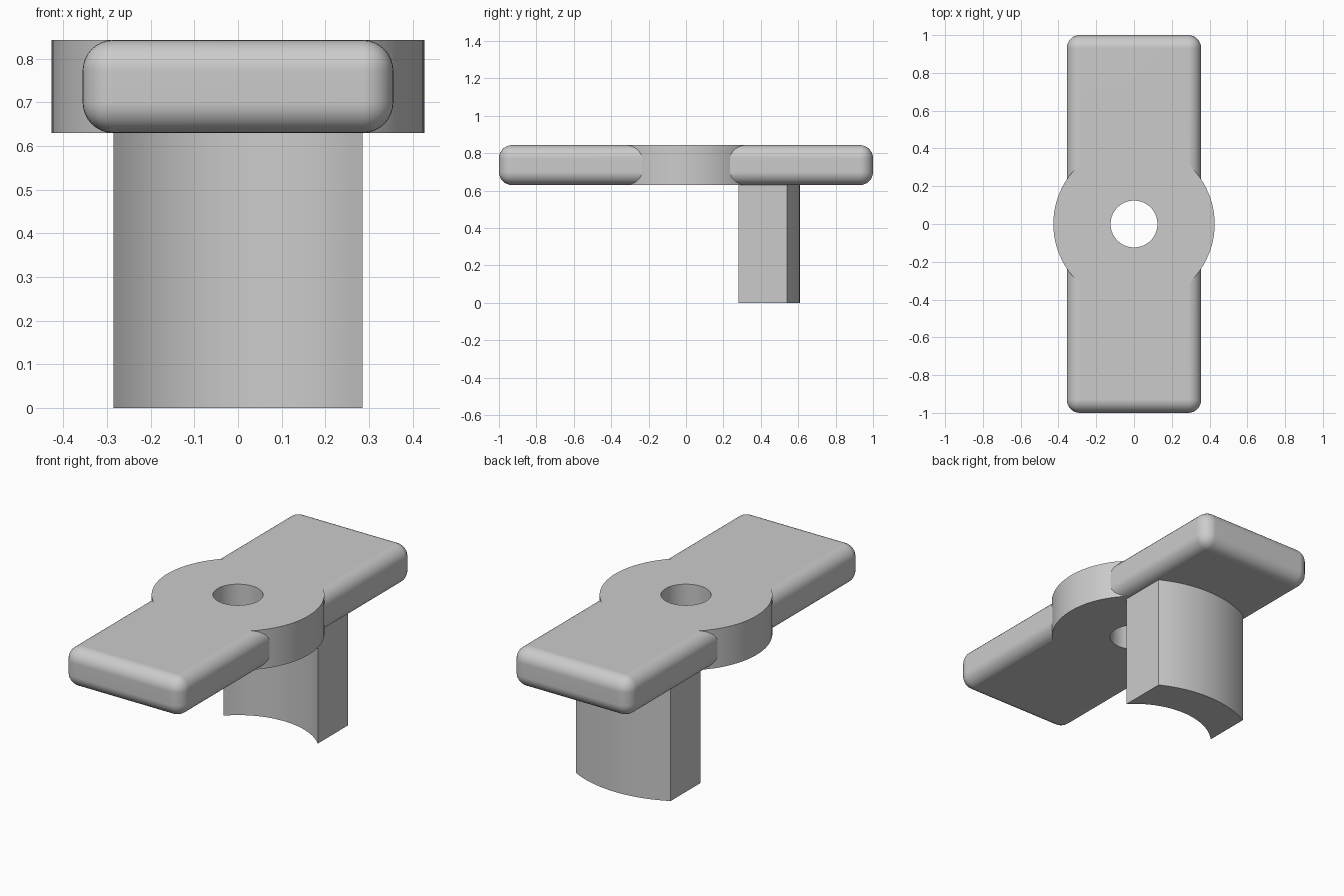
import bpy, bmesh, math

cube = bpy.data.objects.get("Cube")
if cube:
    bpy.data.objects.remove(cube, do_unlink=True)

BOTTOM, TOP = 0.63, 0.843      # height range of the handle
MID, THICK = (BOTTOM + TOP) / 2, TOP - BOTTOM

grey = bpy.data.materials.new("plain grey")
grey.use_nodes = True
colour = (0.6, 0.6, 0.6, 1)
grey.diffuse_color = colour
grey.node_tree.nodes["Principled BSDF"].inputs["Base Color"].default_value = colour


def cylinder(name, radius, depth, sides):
    bpy.ops.mesh.primitive_cylinder_add(vertices=sides, radius=radius, depth=depth,
                                        location=(0, 0, MID))
    obj = bpy.context.object
    obj.name = name
    obj.data.materials.append(grey)
    return obj


def boolean(obj, other, operation):
    mod = obj.modifiers.new(operation.lower(), 'BOOLEAN')
    mod.operation, mod.object, mod.solver = operation, other, 'EXACT'
    bpy.context.view_layer.objects.active = obj
    bpy.ops.object.modifier_apply(modifier=mod.name)
    bpy.data.objects.remove(other, do_unlink=True)


def smooth(obj):
    bpy.ops.object.select_all(action='DESELECT')
    obj.select_set(True)
    bpy.context.view_layer.objects.active = obj
    bpy.ops.object.shade_smooth_by_angle(angle=math.radians(30))
    mod = obj.modifiers.new("even normals", 'WEIGHTED_NORMAL')
    mod.keep_sharp = True


# Handle: rounded bar merged with a sharp-edged hub and pierced by a round hole
bpy.ops.mesh.primitive_cube_add(size=1, location=(0, 0, MID))
handle = bpy.context.object
handle.name = "handle"
handle.dimensions = (0.712, 2, THICK)
bpy.ops.object.transform_apply(location=False, rotation=False, scale=True)
handle.data.materials.append(grey)
bevel = handle.modifiers.new("rounding", 'BEVEL')
bevel.width, bevel.segments = 0.07, 8
bpy.ops.object.modifier_apply(modifier=bevel.name)
boolean(handle, cylinder("hub", 0.427, THICK, 96), 'UNION')
boolean(handle, cylinder("hole", 0.124, 1, 64), 'DIFFERENCE')
smooth(handle)

# Leg: curved slab with parallel sides, concentric with the hub
HALF, STEPS = 0.285, 24


def arc(radius):
    limit = math.asin(HALF / radius)
    angles = [limit * (2 * i / STEPS - 1) for i in range(STEPS + 1)]
    return [(radius * math.sin(a), radius * math.cos(a), 0) for a in angles]


bm = bmesh.new()
outline = arc(0.4) + arc(0.61)[::-1]
face = bm.faces.new([bm.verts.new(p) for p in outline])
top = bmesh.ops.extrude_face_region(bm, geom=[face])["geom"]
bmesh.ops.translate(bm, vec=(0, 0, BOTTOM + 0.01),
                    verts=[v for v in top if isinstance(v, bmesh.types.BMVert)])
bmesh.ops.recalc_face_normals(bm, faces=bm.faces)
mesh = bpy.data.meshes.new("leg")
bm.to_mesh(mesh)
bm.free()
mesh.materials.append(grey)
leg = bpy.data.objects.new("leg", mesh)
bpy.context.collection.objects.link(leg)
smooth(leg)
